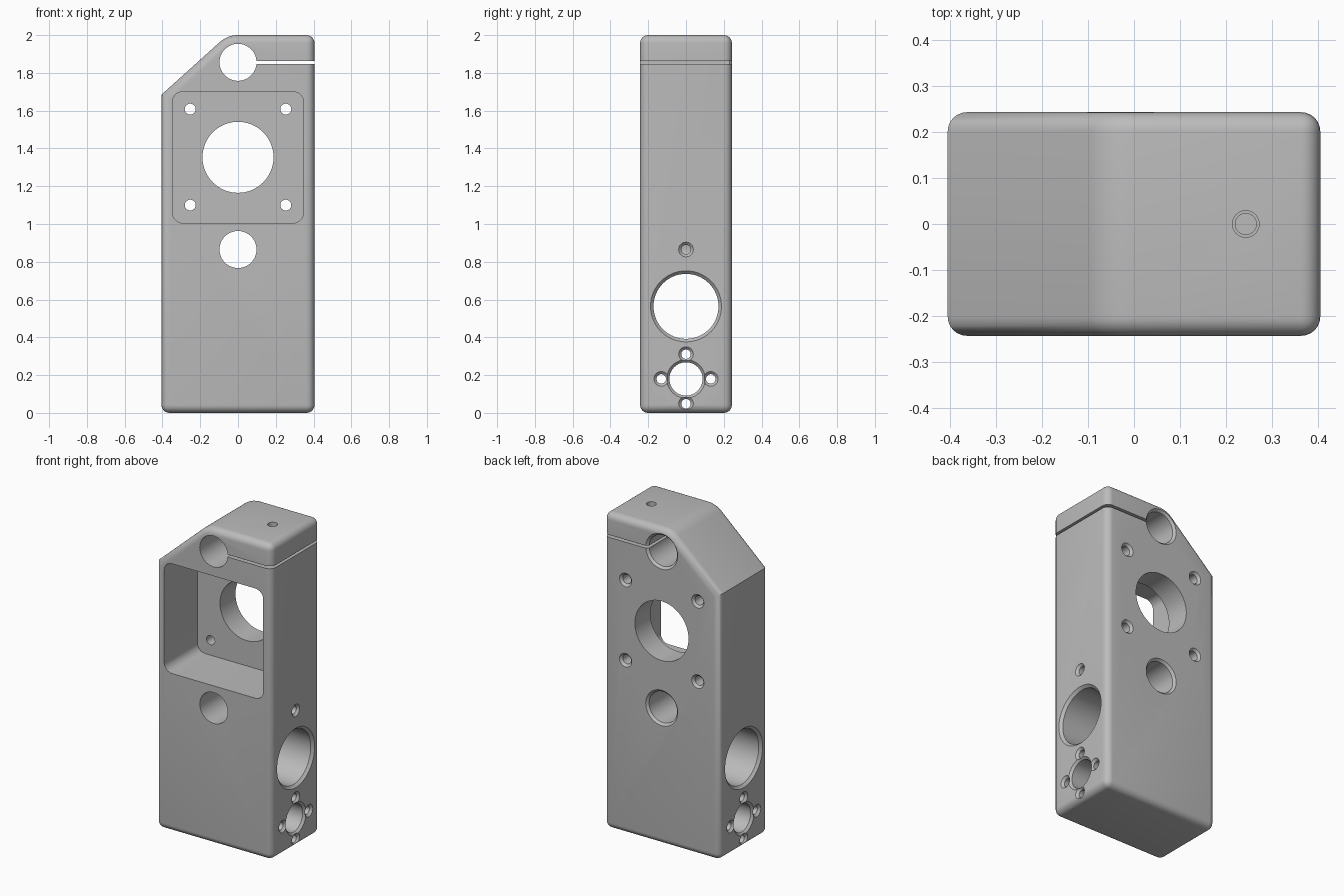
import bpy, bmesh
from math import radians, sin, cos, pi
from mathutils import Vector, Matrix

cube = bpy.data.objects.get("Cube")
if cube:
    bpy.data.objects.remove(cube, do_unlink=True)

HX, HY, TOP = 0.405, 0.243, 2.0     # half width, half depth, height
EDGE = 0.042                        # outer edge rounding
CLAMP_Z, CLAMP_R = 1.856, 0.098
SLOPE = radians(42)
X, Y, Z = Vector((1, 0, 0)), Vector((0, 1, 0)), Vector((0, 0, 1))

grey = bpy.data.materials.new("matte grey")
grey.use_nodes = True
grey.diffuse_color = (0.5, 0.5, 0.5, 1)
grey.node_tree.nodes["Principled BSDF"].inputs["Base Color"].default_value = (0.5, 0.5, 0.5, 1)

cutters = []


def make_object(name, bm):
    bmesh.ops.recalc_face_normals(bm, faces=bm.faces)
    mesh = bpy.data.meshes.new(name)
    bm.to_mesh(mesh)
    bm.free()
    mesh.materials.append(grey)
    obj = bpy.data.objects.new(name, mesh)
    bpy.context.scene.collection.objects.link(obj)
    return obj


def add_cutter(name, bm):
    obj = make_object(name, bm)
    obj.hide_render = True
    cutters.append(obj)


def lathe(name, axis, origin, profile, sides):
    """Closed turned cutter: profile is (distance along axis, radius)."""
    bm = bmesh.new()
    turn = Matrix.Translation(origin) @ Z.rotation_difference(axis).to_matrix().to_4x4()
    rings = [[bm.verts.new(turn @ Vector((r * cos(2 * pi * i / sides), r * sin(2 * pi * i / sides), d)))
              for i in range(sides)] for d, r in profile]
    for a, b in zip(rings, rings[1:]):
        for i in range(sides):
            j = (i + 1) % sides
            bm.faces.new((a[i], a[j], b[j], b[i]))
    bm.faces.new(rings[0])
    bm.faces.new(rings[-1])
    add_cutter(name, bm)


def bore(name, axis, origin, r, start, end, c_start=0, c_end=0, sides=32):
    """Round hole from start to end along axis, with optional chamfered mouths."""
    e = 0.03
    profile = [(start - e, r + c_start + e), (start + c_start, r)] if c_start else [(start - e, r)]
    profile += [(end - c_end, r), (end + e, r + c_end + e)] if c_end else [(end + e, r)]
    lathe(name, axis, origin, profile, sides)


def box(name, low, high, corner=0):
    """Box cutter, with its depth-wise edges rounded if corner is given."""
    low, high = Vector(low), Vector(high)
    bm = bmesh.new()
    bmesh.ops.create_cube(bm, size=1, matrix=Matrix.Translation((low + high) / 2)
                          @ Matrix.Diagonal((*(high - low), 1)))
    if corner:
        edges = [e for e in bm.edges if abs((e.verts[0].co - e.verts[1].co).normalized().y) > 0.9]
        bmesh.ops.bevel(bm, geom=edges, offset=corner, segments=8, profile=0.5, affect='EDGES')
    add_cutter(name, bm)


# Body: slope-shouldered outline, with the shoulder arc round the clamp bore
arc_r = TOP - CLAMP_Z
arc = [(-arc_r * sin(SLOPE * i / 10), CLAMP_Z + arc_r * cos(SLOPE * i / 10)) for i in range(11)]
ax, az = arc[-1]
shoulder_z = az - (ax + HX) * sin(SLOPE) / cos(SLOPE)
outline = [(-HX, 0), (HX, 0), (HX, TOP)] + arc + [(-HX, shoulder_z)]
bm = bmesh.new()
face = bm.faces.new([bm.verts.new((x, -HY, z)) for x, z in outline])
ext = bmesh.ops.extrude_face_region(bm, geom=[face])
bmesh.ops.translate(bm, vec=Y * 2 * HY, verts=[v for v in ext["geom"] if isinstance(v, bmesh.types.BMVert)])
bmesh.ops.recalc_face_normals(bm, faces=bm.faces)
sharp = [e for e in bm.edges if e.calc_face_angle() > radians(50)]
bmesh.ops.bevel(bm, geom=sharp, offset=EDGE, segments=6, profile=0.5, affect='EDGES', clamp_overlap=False)
body = make_object("mounting_block", bm)

# Motor pocket with its shaft opening and four screw holes
box("pocket_cutter", (-0.347, -0.4, 1.005), (0.347, 0.088, 1.7), 0.055)
bore("shaft_cutter", Y, (0, 0, 1.353), 0.188, 0, HY, sides=64)
for x in (-0.253, 0.253):
    for z in (1.1, 1.608):
        bore("mount_screw_cutter", Y, (x, 0, z), 0.029, 0, HY, c_end=0.014, sides=24)

# Clamp bore, its slit and stepped clamp screw
bore("clamp_cutter", Y, (0, 0, CLAMP_Z), CLAMP_R, -HY, HY, c_end=0.014, sides=64)
box("slit_cutter", (0.05, -0.4, 1.847), (0.6, 0.4, 1.863))
lathe("clamp_screw_cutter", Z, (0.243, 0, 0),
      [(1.74, 0.023), (1.855, 0.023), (1.855, 0.029), (2.1, 0.029)], 24)

# Lower rod bore with a set screw from the side
bore("rod_cutter", Y, (0, 0, 0.865), CLAMP_R, -HY, HY, c_end=0.014, sides=64)
bore("set_screw_cutter", X, (0, 0, 0.865), 0.025, 0.03, HX, c_end=0.014, sides=24)

# Bearing bore, lead-nut bore and its ring of screws, all right through sideways
bore("bearing_cutter", X, (0, 0, 0.564), 0.172, -HX, HX, 0.016, 0.016, 64)
bore("nut_cutter", X, (0, 0, 0.18), 0.088, -HX, HX, 0.014, 0.014, 48)
for dy, dz in ((0.131, 0), (-0.131, 0), (0, 0.131), (0, -0.131)):
    bore("nut_screw_cutter", X, (0, dy, 0.18 + dz), 0.025, -HX, HX, 0.014, 0.014, 24)

# Cut everything out, then keep the finished mesh only
for c in cutters:
    mod = body.modifiers.new(c.name, 'BOOLEAN')
    mod.operation, mod.solver, mod.object = 'DIFFERENCE', 'EXACT', c
bpy.context.view_layer.update()
result = bpy.data.meshes.new_from_object(body.evaluated_get(bpy.context.evaluated_depsgraph_get()))
body.modifiers.clear()
body.data = result
result.name = "mounting_block"
for c in cutters:
    bpy.data.objects.remove(c, do_unlink=True)

bpy.ops.object.select_all(action='DESELECT')
body.select_set(True)
bpy.context.view_layer.objects.active = body
bpy.ops.object.shade_smooth_by_angle(angle=radians(30))
